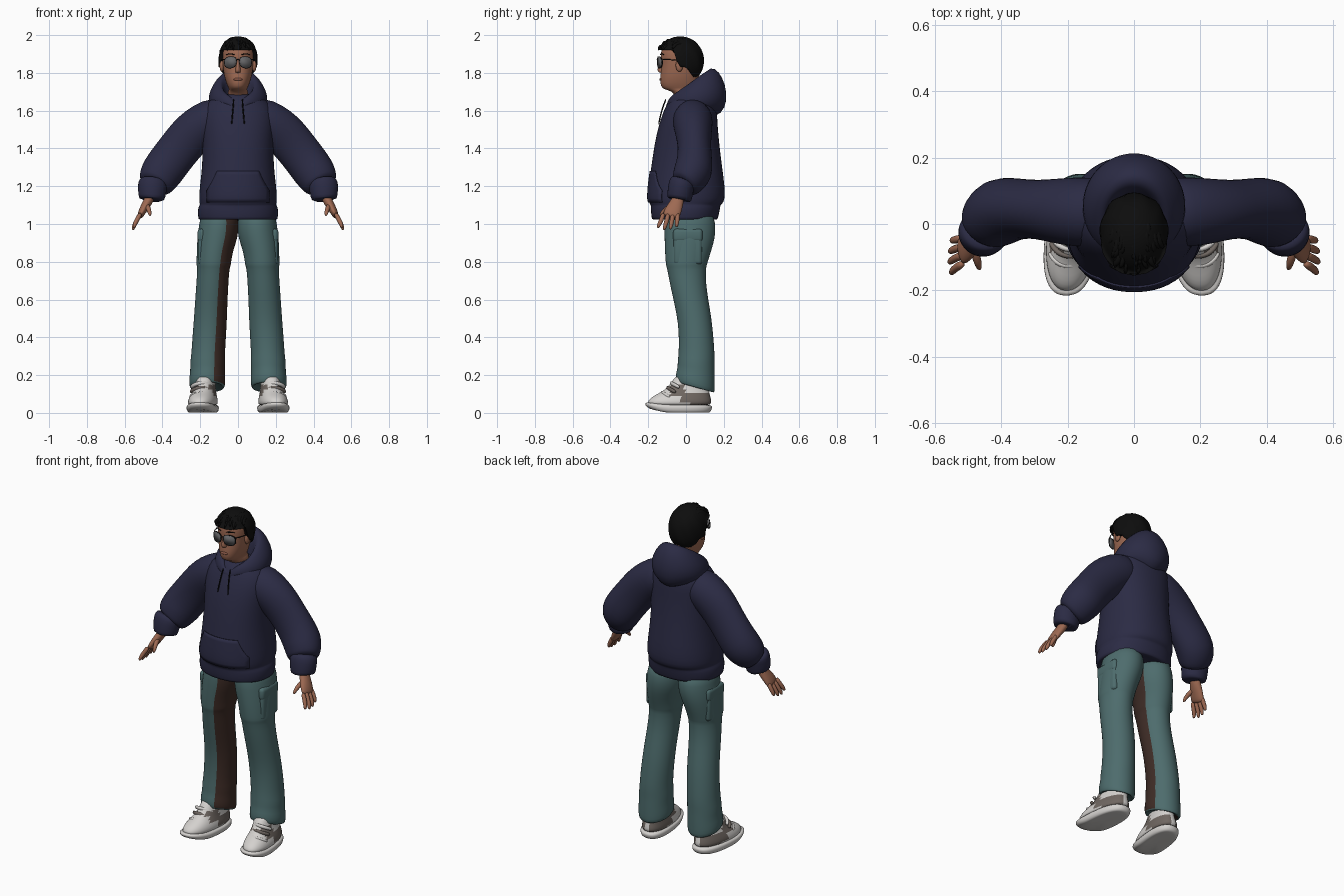
import bpy, bmesh, math, random
from math import sin, cos, pi, radians
from mathutils import Vector as V
from mathutils.bvhtree import BVHTree

random.seed(4)


def material(name, r, g, b):
    m = bpy.data.materials.new(name)
    m.diffuse_color = (r, g, b, 1)
    return m


NAVY = material("navy cloth", .024, .024, .058)
TEAL = material("teal cloth", .075, .150, .152)
BROWN = material("brown panel", .050, .026, .020)
SKIN = material("tan skin", .34, .142, .085)
LIP = material("lip", .26, .10, .065)
BLACK = material("black hair", .004, .004, .004)
WHITE = material("white leather", .66, .64, .62)
GREY = material("grey suede", .16, .135, .12)
LENS = material("smoked lens", .13, .13, .135)


def finish(name, bm, mats, sub=1, rule=None):
    bmesh.ops.recalc_face_normals(bm, faces=bm.faces)
    for f in bm.faces:
        f.smooth = True
        if rule:
            f.material_index = rule(f)
    me = bpy.data.meshes.new(name)
    bm.to_mesh(me)
    bm.free()
    ob = bpy.data.objects.new(name, me)
    bpy.context.collection.objects.link(ob)
    for m in mats:
        me.materials.append(m)
    if sub:
        ob.modifiers.new("smooth", 'SUBSURF').levels = sub
    return ob


def skin(name, rings, mats, sub=1, rule=None, caps=True):
    """Bridge a list of equally long point rings."""
    bm = bmesh.new()
    vs = [[bm.verts.new(p) for p in r] for r in rings]
    n = len(vs[0])
    for a, b in zip(vs, vs[1:]):
        for i in range(n):
            j = (i + 1) % n
            bm.faces.new((a[i], a[j], b[j], b[i]))
    if caps:
        bm.faces.new(vs[0])
        bm.faces.new(vs[-1])
    return finish(name, bm, mats, sub, rule)


def stack(rows, s=1, n=24, p=1.0, tilt=lambda y, z: 0, turn=0):
    """Level ovals from rows of (z, centre x, half width, front y, back y)."""
    out = []
    for z, cx, rx, yf, yb in rows:
        ring = []
        for i in range(n):
            a = 2 * pi * i / n
            c, d = cos(a), sin(a)
            x = rx * math.copysign(abs(c) ** p, c)
            y = (yf + yb) / 2 + (yb - yf) / 2 * math.copysign(abs(d) ** p, d)
            ring.append((s * (cx + x - turn * y), y, z + tilt(y, z)))
        out.append(ring)
    return out


def tube(rows, s=1, n=16):
    """Ovals square to a path, from rows of (x, y, z, in-plane radius, y radius)."""
    out = []
    for i, (x, y, z, r, ry) in enumerate(rows):
        t = (V(rows[min(i + 1, len(rows) - 1)][:3]) - V(rows[max(i - 1, 0)][:3])).normalized()
        u = t.cross(V((0, 1, 0))).normalized()
        w = u.cross(t)
        ring = [V((x, y, z)) + u * r * cos(2 * pi * k / n) + w * ry * sin(2 * pi * k / n) for k in range(n)]
        out.append([(s * q.x, q.y, q.z) for q in ring])
    return out


def ball(name, loc, size, mat, n=16):
    bm = bmesh.new()
    bmesh.ops.create_uvsphere(bm, u_segments=n, v_segments=n // 2, radius=1)
    for v in bm.verts:
        v.co = V(loc) + V(v.co[i] * size[i] for i in range(3))
    return finish(name, bm, [mat], 0)


# Hoodie body with ribbed hem
torso = skin("hoodie_body", stack([
    (1.03, 0, .17, -.14, .13), (1.02, 0, .207, -.178, .165), (1.03, 0, .212, -.183, .17),
    (1.085, 0, .214, -.188, .182), (1.10, 0, .203, -.186, .182), (1.108, 0, .203, -.195, .194),
    (1.13, 0, .208, -.203, .207), (1.20, 0, .203, -.199, .206), (1.30, 0, .190, -.185, .192),
    (1.42, 0, .187, -.168, .177), (1.52, 0, .195, -.146, .168), (1.59, 0, .193, -.122, .165),
    (1.64, 0, .17, -.10, .155), (1.68, 0, .12, -.075, .13), (1.69, 0, .07, -.05, .09)],
    n=32, p=.92), [NAVY])
tree = BVHTree.FromObject(torso, bpy.context.evaluated_depsgraph_get())


def chest(x, z):
    return tree.ray_cast(V((x, -1, z)), V((0, 1, 0)))[0].y


# Hood lying on the shoulders: rows of half width, front y, back y, front z, back z
hood = []
for rx, yf, yb, zf, zb in [(.06, -.045, .07, 1.61, 1.66), (.075, -.06, .095, 1.645, 1.79),
                           (.092, -.078, .13, 1.665, 1.835), (.12, -.09, .175, 1.672, 1.81),
                           (.150, -.10, .21, 1.665, 1.74), (.158, -.107, .220, 1.65, 1.67),
                           (.15, -.11, .19, 1.63, 1.60), (.10, -.07, .12, 1.62, 1.58)]:
    ring = []
    for i in range(32):
        a = 2 * pi * i / 32
        t = ((1 - cos(a)) / 2) ** .85
        point = .02 * max(0, -cos(a)) ** 8
        notch = .03 * max(0, cos(a)) ** 30
        ring.append((rx * sin(a), (yf + yb) / 2 - (yb - yf) / 2 * cos(a),
                     zf + (zb - zf) * t - notch - (point if zb < 1.7 else 0)))
    hood.append(ring)
skin("hood", hood, [NAVY], caps=False)

# Front pouch pocket, laid on the body
bm = bmesh.new()
grid = []
for j in range(9):
    z = 1.115 + .165 * j / 8
    w = .165 if z < 1.18 else .165 - .055 * ((z - 1.18) / .10) ** .8
    grid.append([bm.verts.new((w * (i / 8 - 1), chest(w * (i / 8 - 1), z) - .003, z)) for i in range(17)])
for a, b in zip(grid, grid[1:]):
    for i in range(16):
        bm.faces.new((a[i], a[i + 1], b[i + 1], b[i]))
pouch = finish("pouch_pocket", bm, [NAVY], 0)
pouch.modifiers.new("thick", 'SOLIDIFY').thickness = .006
pouch.modifiers["thick"].offset = 0

# Neck and head
skin("head", stack([
    (1.58, 0, .05, -.03, .06), (1.67, 0, .054, -.05, .065), (1.705, 0, .054, -.075, .065),
    (1.712, 0, .045, -.118, .06), (1.73, 0, .057, -.136, .065), (1.77, 0, .070, -.138, .07),
    (1.80, 0, .077, -.134, .073), (1.85, 0, .082, -.130, .075), (1.90, 0, .085, -.136, .073),
    (1.935, 0, .08, -.128, .06), (1.955, 0, .05, -.09, .03)], p=.92), [SKIN])
skin("nose", stack([(1.80, 0, .010, -.135, -.11), (1.803, 0, .016, -.147, -.11), (1.815, 0, .015, -.154, -.11),
                    (1.84, 0, .010, -.146, -.11), (1.875, 0, .009, -.136, -.11)], n=12), [SKIN])
ball("lips", (0, -.133, 1.766), (.024, .008, .008), LIP)

# Hair cap with a hairline rule, then loose locks
bm = bmesh.new()
bmesh.ops.create_uvsphere(bm, u_segments=40, v_segments=28, radius=1)
for v in bm.verts:
    d = v.co.copy()
    k = 1 + .02 * sin(9 * math.atan2(d.y, d.x) + 5 * d.z) * (1 - d.z * d.z)
    x, y, z = .103 * math.copysign(abs(d.x) ** .9, d.x) * k, -.030 + .123 * d.y * k, 1.865 + .128 * math.copysign(abs(d.z) ** .9, d.z)
    line = 1.922 if y < -.065 else 1.922 - .09 * min(1, (y + .065) / .025) - .07 * max(0, min(1, y / .05))
    v.co = (x, y, max(z, line))
finish("hair_cap", bm, [BLACK], 0)
for i in range(30):
    a = radians(-90 + random.uniform(-100, 100))
    r = random.uniform(.35, .8)
    x, y = .095 * r * cos(a), -.03 + .115 * r * sin(a)
    z = 1.868 + .125 * math.sqrt(1 - r * r * .92)
    tip = (x * 1.25 + random.uniform(-.01, .01), max(y - .035, -.158), z - .012 - .03 * r)
    skin("hair_lock", tube([(x * .8, y + .03, z - .02, .012, .02), (x, y, z - .004, .014, .018),
                            (x * 1.12, y - .02, z - .004, .011, .012), (*tip, .002, .002)], n=8), [BLACK])


def outline(s, k):
    """Teardrop lens outline, bent around the face."""
    pts = []
    for i in range(24):
        a = 2 * pi * i / 24
        c, d = cos(a), sin(a)
        x = s * (.040 + k * (.032 * math.copysign(abs(c) ** .8, c) - .003 * d))
        z = 1.860 + k * (.026 if d > 0 else .034) * math.copysign(abs(d) ** .8, d)
        pts.append((x, -.151 + 4.5 * x * x, z))
    return pts


for s in (1, -1):
    # Glasses
    lens, rim = outline(s, 1), outline(s, 1.06)
    skin("lens", [lens, [(x, y + .003, z) for x, y, z in lens]], [LENS], 0)
    skin("lens_rim", [rim, [(x, y - .002, z) for x, y, z in lens], [(x, y + .004, z) for x, y, z in lens],
                      [(x, y + .004, z) for x, y, z in rim], rim], [BLACK], 0, caps=False)
    skin("glasses_arm", tube([(.066, -.128, 1.87, .003, .003), (.088, -.10, 1.872, .003, .003),
                              (.091, -.03, 1.865, .003, .003)], s, 8), [BLACK])
    skin("eyebrow", tube([(.015, -.137, 1.896, .003, .003), (.04, -.132, 1.902, .004, .003),
                          (.065, -.115, 1.896, .002, .003)], s, 8), [BLACK])
    ball("ear", (s * .086, -.035, 1.84), (.012, .02, .034), SKIN)

    # Drawstring
    path = [(.022 + .012 * t, chest(.03, 1.655 - .13 * t) - .005 - .012 * (1 - t), 1.665 - .14 * t)
            for t in (0, .25, .5, .75, 1)]
    skin("drawstring", tube([(*q, .004, .004) for q in path], s, 8), [BLACK])

    # Sleeve, gathered above the cuff
    skin("sleeve", tube([
        (.07, .035, 1.575, .10, .095), (.14, .035, 1.555, .112, .108), (.21, .038, 1.51, .115, .102),
        (.26, .042, 1.46, .116, .093), (.31, .045, 1.40, .113, .088), (.36, .046, 1.335, .113, .094),
        (.40, .040, 1.28, .113, .104), (.422, .018, 1.243, .106, .096), (.435, -.002, 1.215, .095, .082),
        (.445, -.015, 1.20, .077, .072)], s, 24), [NAVY])
    skin("cuff", tube([(.447, -.012, 1.235, .062, .06), (.45, -.018, 1.22, .077, .07), (.453, -.026, 1.20, .079, .07),
                       (.456, -.034, 1.14, .071, .067), (.457, -.037, 1.125, .066, .062),
                       (.457, -.036, 1.13, .04, .04)], s, 24), [NAVY])

    # Hand with four fingers and a thumb
    skin("palm", tube([(.455, -.035, 1.17, .028, .032), (.475, -.045, 1.12, .026, .034), (.497, -.062, 1.085, .023, .045),
                       (.515, -.077, 1.05, .019, .048), (.522, -.082, 1.035, .012, .042)], s, 12), [SKIN])
    for i in range(4):
        y, long = -.118 + .025 * i, (.9, 1.03, 1, .85)[i]
        d = -.032 + .008 * i
        skin("finger", tube([(.514, y, 1.06, .014, .014), (.518 + .02 * long, y + d * .4, 1.055 - .04 * long, .013, .013),
                             (.518 + .034 * long, y + d * .8, 1.055 - .067 * long, .012, .012),
                             (.518 + .037 * long, y + d, 1.055 - .085 * long, .006, .006)], s, 8), [SKIN])
    skin("thumb", tube([(.485, -.065, 1.10, .016, .017), (.475, -.10, 1.085, .014, .014),
                        (.468, -.125, 1.062, .012, .012), (.465, -.137, 1.042, .006, .006)], s, 8), [SKIN])

    # Trouser leg; the inner side of one leg has a brown panel
    def panel(f, s=s):
        n = f.normal
        return int(s < 0 and abs(n.z) < .7 and -62 < math.degrees(math.atan2(n.y, n.x)) < 22)
    skin("trouser_leg", stack([
        (1.08, .10, .095, -.10, .14), (1.0, .10, .105, -.115, .158), (.93, .108, .108, -.114, .155),
        (.86, .122, .096, -.112, .135), (.80, .128, .092, -.108, .115), (.778, .129, .091, -.106, .11),
        (.77, .13, .085, -.101, .106), (.68, .136, .085, -.085, .105), (.58, .142, .086, -.062, .122),
        (.48, .147, .088, -.042, .138), (.38, .154, .089, -.037, .147), (.31, .158, .089, -.04, .152),
        (.27, .160, .094, -.044, .15), (.23, .161, .091, -.045, .152), (.19, .163, .097, -.055, .152),
        (.15, .163, .094, -.056, .152), (.145, .163, .085, -.048, .142), (.17, .163, .06, -.02, .11)],
        s, n=32, tilt=lambda y, z: -.28 * y * max(0, min(1, (.3 - z) / .12))), [TEAL, BROWN], rule=panel)

    # Cargo pocket and flap
    for name, z, h, d, out in (("cargo_pocket", .875, .09, .075, .190), ("pocket_flap", .94, .035, .078, .192)):
        bm = bmesh.new()
        bmesh.ops.create_cube(bm, size=2)
        for v in bm.verts:
            v.co = (s * (out + .022 * v.co.x), .01 + d * v.co.y, z + h * v.co.z)
        b = finish(name, bm, [TEAL], 0).modifiers.new("soft", 'BEVEL')
        b.width, b.segments = .018, 3

    # Chunky shoe: sole, upper with suede patches, straps
    toe = lambda y, z: .25 * max(0, -.11 - y) * max(0, 1 - z / .1)
    skin("shoe_sole", stack([(.001, .183, .06, -.16, .11), (0, .183, .074, -.195, .125),
                             (.015, .183, .083, -.216, .138), (.035, .183, .083, -.220, .14),
                             (.045, .183, .076, -.205, .132)], s, p=.8, turn=.10, tilt=toe), [WHITE])

    def suede(f):
        c = f.calc_center_median()
        heel = c.y > .0 + .03 * sin(60 * c.z) and .04 < c.z < .10
        vamp = -.085 < c.y < -.01 and .085 < c.z < .14
        return int((heel or vamp) and abs(f.normal.x) > .25)
    skin("shoe_upper", stack([(.035, .183, .074, -.20, .13), (.055, .183, .077, -.203, .135), (.072, .182, .075, -.195, .133),
                              (.09, .181, .069, -.172, .128), (.106, .179, .063, -.14, .124), (.123, .177, .058, -.112, .12),
                              (.15, .174, .053, -.085, .115), (.18, .172, .05, -.065, .11), (.20, .172, .045, -.05, .10)],
                             s, n=40, p=.9, turn=.10), [WHITE, GREY], rule=suede)
    for y, z, mat in ((-.128, .106, WHITE), (-.098, .133, GREY), (-.078, .158, WHITE)):
        skin("shoe_strap", tube([(.184 - .1 * y + .058 * sin(t), y + .055 * (1 - cos(t)), z - .03 * (1 - cos(t)), .011, .009)
                                 for t in (-1.4, -.9, -.45, 0, .45, .9, 1.4)], s, 10), [mat])

# Glasses bridge
skin("glasses_bridge", tube([(-.012, -.151, 1.868, .003, .003), (0, -.153, 1.871, .003, .003),
                             (.012, -.151, 1.868, .003, .003)], n=8), [BLACK])
